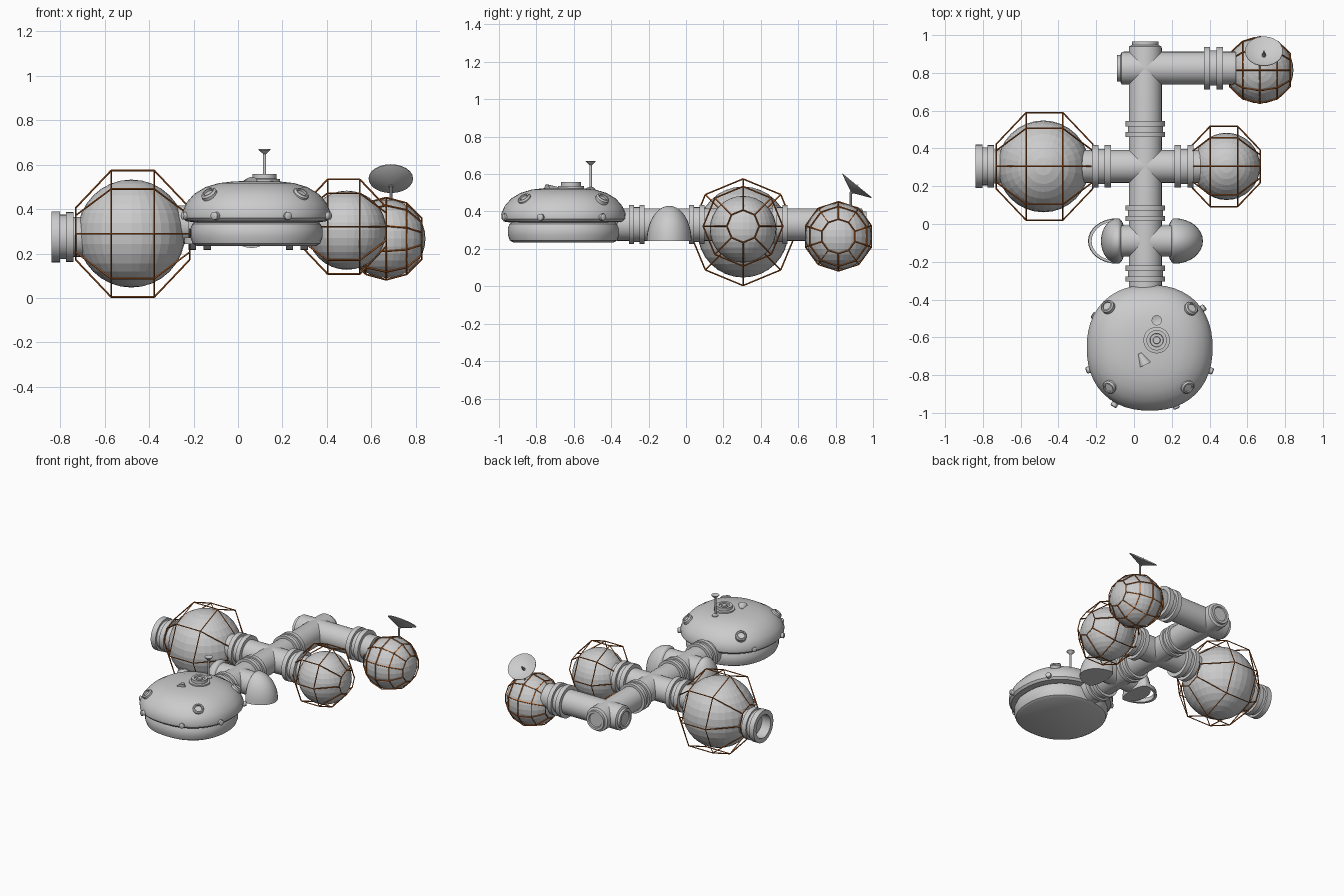
import bpy, bmesh, math
from mathutils import Vector, Matrix

if "Cube" in bpy.data.objects:
    bpy.data.objects.remove(bpy.data.objects["Cube"])


def material(name, c):
    m = bpy.data.materials.new(name)
    m.diffuse_color = (*c, 1)
    m.use_nodes = True
    m.node_tree.nodes["Principled BSDF"].inputs["Base Color"].default_value = m.diffuse_color
    return m


HULL = material("hull grey", (0.6, 0.6, 0.6))
RUST = material("rust orange frame", (0.5, 0.13, 0.02))


def finish(name, bm, mat, angle=35):
    bmesh.ops.remove_doubles(bm, verts=bm.verts, dist=1e-5)
    bmesh.ops.recalc_face_normals(bm, faces=bm.faces)
    for f in bm.faces:
        f.smooth = angle > 0
    for e in bm.edges:
        e.smooth = e.calc_face_angle(0) < math.radians(angle)
    me = bpy.data.meshes.new(name)
    bm.to_mesh(me)
    bm.free()
    me.materials.append(mat)
    ob = bpy.data.objects.new(name, me)
    bpy.context.collection.objects.link(ob)
    return ob


def lathe(name, profile, origin, axis=(0, 0, 1), mat=HULL, seg=32, power=2.0, angle=35,
          sx=(1, 1)):
    """Turn (radius, height) points around an axis; power > 2 squares the outline,
    sx scales the -x and +x halves."""
    bm = bmesh.new()
    rot = Vector((0, 0, 1)).rotation_difference(Vector(axis)).to_matrix()
    rings = []
    for r, h in profile:
        ring = []
        for i in range(seg):
            a = 2 * math.pi * i / seg
            c, s = math.cos(a), math.sin(a)
            k = (abs(c) ** power + abs(s) ** power) ** (-1 / power)
            v = Vector((r * k * c * sx[c > 0], r * k * s, h))
            ring.append(bm.verts.new(rot @ v + Vector(origin)))
        rings.append(ring)
    for a, b in zip(rings, rings[1:]):
        for i in range(seg):
            j = (i + 1) % seg
            bm.faces.new((a[i], a[j], b[j], b[i]))
    return finish(name, bm, mat, angle)


def ball(name, center, r):
    bm = bmesh.new()
    bmesh.ops.create_uvsphere(bm, u_segments=32, v_segments=16, radius=r,
                              matrix=Matrix.Translation(center))
    return finish(name, bm, HULL, 0)


def rod(bm, p, q, r):
    d = q - p
    m = Matrix.Translation((p + q) / 2) @ d.to_track_quat('Z', 'Y').to_matrix().to_4x4()
    bmesh.ops.create_cone(bm, cap_ends=True, segments=4, radius1=r, radius2=r,
                          depth=d.length, matrix=m)


def cage(name, center, profile, seg, r=0.004):
    """Rings and ribs around the x axis."""
    bm = bmesh.new()
    pts = [[Vector(center) + Vector((x, rad * math.sin(2 * math.pi * i / seg),
            rad * math.cos(2 * math.pi * i / seg))) for i in range(seg)] for x, rad in profile]
    for k, ring in enumerate(pts):
        for i in range(seg):
            rod(bm, ring[i], ring[(i + 1) % seg], r)
            if k:
                rod(bm, pts[k - 1][i], ring[i], r)
    return finish(name, bm, RUST, 0)


def tube(name, origin, axis, length, r=0.087, cap=0.0):
    prof = [(0, 0), (r, 0), (r, length)]
    if cap:
        prof += [(r * 0.98, length + cap * 0.3), (r * 0.8, length + cap * 0.5),
                 (r * 0.8, length + cap), (r * 0.6, length + cap),
                 (r * 0.55, length + cap * 0.8)]
    return lathe(name, prof + [(0, prof[-1][1])], origin, axis)


def collar(name, origin, axis, r=0.11, w=0.033, gap=0.034):
    """Pair of flange rings with a groove between them, starting at origin."""
    t = 2 * w + gap
    lathe(name, [(0.08, 0), (r, 0), (r, w), (0.093, w), (0.093, w + gap),
                 (r, w + gap), (r, t), (0.08, t)], origin, axis)


CX, TZ = 0.06, 0.33
# Corridors
tube("main_corridor", (CX, -0.37, TZ), (0, 1, 0), 1.30, cap=0.035)
tube("cross_corridor", (-0.3, 0.305, TZ), (1, 0, 0), 0.66)
tube("far_corridor", (CX, 0.825, TZ), (1, 0, 0), 0.48)
tube("far_corridor_end", (CX, 0.825, TZ), (-1, 0, 0), 0.115, cap=0.035)
tube("bay_corridor", (-0.09, -0.09, TZ), (1, 0, 0), 0.3, r=0.083)
# Flange rings
collar("left_collar", (-0.222, 0.305, TZ), (1, 0, 0), 0.113)
collar("right_collar", (0.215, 0.305, TZ), (1, 0, 0), 0.113)
collar("far_collar", (0.37, 0.825, TZ), (1, 0, 0), 0.113)
for i, y in enumerate((-0.305, 0.015, 0.46)):
    collar("corridor_collar_%d" % i, (CX, y, TZ), (0, 1, 0), 0.105, 0.027, 0.03)

# Spherical modules with wire frames
ball("large_sphere", (-0.48, 0.305, 0.29), 0.243)
ball("small_sphere", (0.49, 0.305, 0.305), 0.178)
ball("far_sphere", (0.667, 0.815, 0.267), 0.177)
for name, c, R in (("large_frame", (-0.474, 0.305, 0.289), 0.285),
                   ("small_frame", (0.476, 0.305, 0.321), 0.213)):
    cage(name, c, [(-0.9 * R, 0.41 * R), (-0.34 * R, R), (0.34 * R, R), (0.9 * R, 0.41 * R)], 8)
R = 0.185
cage("far_frame", (0.667, 0.815, 0.267),
     [(R * math.sin(math.radians(a)), R * math.cos(math.radians(a)))
      for a in (-60, -30, 0, 30, 60)], 10)

# Open docking port on the left
lathe("docking_port", [(0, -0.06), (0.09, -0.06), (0.09, 0), (0.112, 0), (0.112, 0.035),
                       (0.1, 0.035), (0.1, 0.062), (0.115, 0.062), (0.115, 0.1),
                       (0.083, 0.1), (0.083, 0.03), (0, 0.03)], (-0.74, 0.305, 0.275), (-1, 0, 0))


# Bay domes beside the corridor
def dome(name, x, r, h, sx):
    prof = [(0, 0)] + [(r * math.cos(a), h * math.sin(a))
                       for a in (math.pi / 2 * i / 10 for i in range(11))]
    lathe(name, prof, (x, -0.09, 0.243), angle=50, sx=sx)


dome("right_bay_dome", 0.215, 0.12, 0.187, (0.35, 1.25))
dome("left_bay_dome", -0.085, 0.12, 0.187, (0.75, 0.35))
lathe("left_bay_rim", [(0.105, 0), (0.12, 0), (0.118, 0.03), (0.105, 0.03), (0.105, 0)],
      (-0.09, -0.09, 0.243), sx=(1.28, 0.35))

# Saucer
SX, SY, P = 0.083, -0.655, 2.25
lathe("saucer_top", [(0, 0.527), (0.1, 0.525), (0.17, 0.517), (0.23, 0.499), (0.28, 0.469),
                     (0.315, 0.429), (0.333, 0.387), (0.331, 0.36), (0.318, 0.346),
                     (0.28, 0.34), (0, 0.34)], (SX, SY, 0), seg=48, power=P)
lathe("saucer_base", [(0, 0.345), (0.27, 0.345), (0.289, 0.333), (0.298, 0.31), (0.298, 0.275),
                      (0.287, 0.245), (0.27, 0.235), (0, 0.235)], (SX, SY, 0), seg=48, power=P)

# Round portholes on the saucer shoulders
for i, (x, y) in enumerate(((-0.137, -0.44), (0.3, -0.45), (-0.127, -0.86), (0.28, -0.86))):
    d = Vector((x - SX, y - SY, 0)).normalized()
    n = (d * 0.62 + Vector((0, 0, 0.78))).normalized()
    lathe("porthole_%d" % i, [(0, -0.03), (0.037, -0.03), (0.037, 0.012), (0.03, 0.02),
                              (0.023, 0.02), (0.023, 0.01), (0, 0.01)],
          (x, y, 0.462), n, seg=20)
# Small studs around the rim
for i, (x, y) in enumerate(((-0.1, -0.95), (0.22, -0.96), (-0.235, -0.77), (0.4, -0.775),
                            (0.36, -0.45), (-0.205, -0.49))):
    d = Vector((x - SX, y - SY, 0)).normalized()
    lathe("rim_stud_%d" % i, [(0, -0.03), (0.018, -0.03), (0.018, 0.016), (0.012, 0.02), (0, 0.02)],
          (x, y, 0.37), d, seg=12)

# Roof hatch, mast and sensor cone
lathe("roof_hatch", [(0, 0.51), (0.07, 0.51), (0.07, 0.535), (0.054, 0.537), (0.054, 0.558),
                     (0.036, 0.558), (0.034, 0.549), (0.02, 0.549), (0.018, 0.558), (0, 0.558)],
      (0.12, -0.615, 0))
lathe("mast", [(0, 0.49), (0.024, 0.49), (0.022, 0.525), (0.007, 0.532), (0.007, 0.648),
               (0.027, 0.667), (0.027, 0.671), (0, 0.662)], (0.12, -0.51, 0), seg=16)
lathe("sensor_cone", [(0, 0), (0.034, 0), (0.012, 0.065), (0, 0.065)],
      (0.06, -0.742, 0.512), Vector((-0.4, 0.8, 0.1)).normalized(), seg=12)

# Dish on the far sphere
n = Vector((0, 0.63, 0.77)).normalized()
apex = Vector((0.688, 0.884, 0.5))
lathe("dish", [(0, 0), (0.1, 0.046), (0.1, 0.05), (0, 0.005)], apex, n, seg=24)
lathe("dish_feed", [(0.01, 0), (0.01, 0.02), (0, 0.06)], apex, n, seg=8)
lathe("dish_post", [(0, 0.4), (0.007, 0.4), (0.007, 0.505), (0, 0.505)],
      (0.688, 0.88, 0), seg=10)
